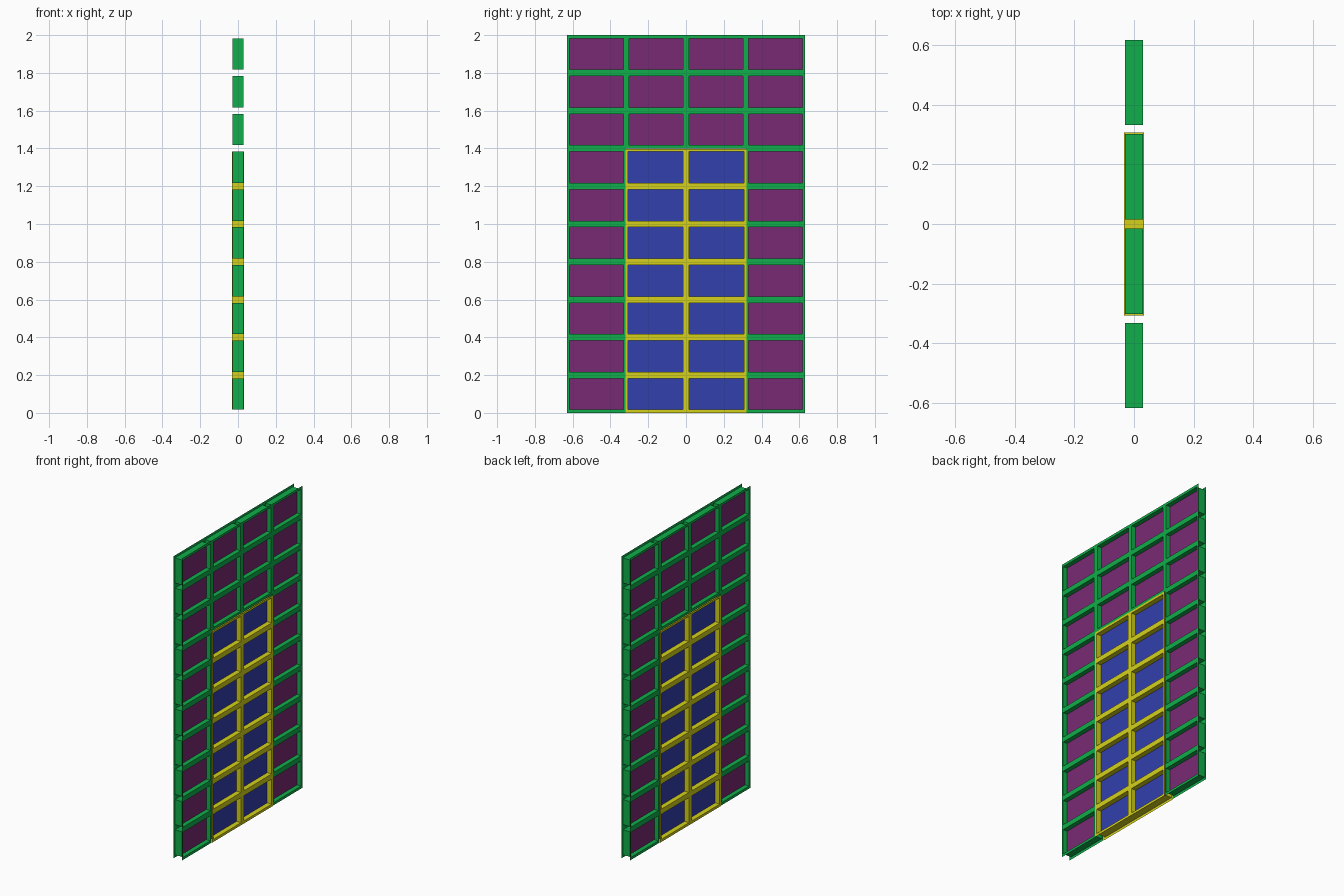
import bpy, bmesh

if "Cube" in bpy.data.objects:
    bpy.data.objects.remove(bpy.data.objects["Cube"])


def material(name, rgb):
    m = bpy.data.materials.new(name)
    m.diffuse_color = (*rgb, 1)
    m.use_nodes = True
    m.node_tree.nodes["Principled BSDF"].inputs["Base Color"].default_value = m.diffuse_color
    return m


def inside(y, z, rect):
    return rect[0] < y < rect[1] and rect[2] < z < rect[3]


def finish(name, bm, mat):
    bmesh.ops.remove_doubles(bm, verts=bm.verts, dist=1e-5)
    bmesh.ops.recalc_face_normals(bm, faces=bm.faces)
    me = bpy.data.meshes.new(name)
    bm.to_mesh(me)
    bm.free()
    me.materials.append(mat)
    ob = bpy.data.objects.new(name, me)
    bpy.context.collection.objects.link(ob)


def quad(bm, pts):
    bm.faces.new([bm.verts.new(p) for p in pts])


def wall(bm, h, a, b):
    """Strip through the thickness along the line a-b in the y-z plane."""
    quad(bm, [(-h, *a), (h, *a), (h, *b), (-h, *b)])


def lattice(name, h, outer, cells, mat, cutout=None, rim=None):
    """Hollow bars: front and back sheets joined by the reveals of each cell."""
    bm = bmesh.new()
    rects = [outer] + cells + ([cutout] if cutout else [])
    ys = sorted({v for r in rects for v in r[:2]})
    zs = sorted({v for r in rects for v in r[2:]})
    for y0, y1 in zip(ys, ys[1:]):
        for z0, z1 in zip(zs, zs[1:]):
            y, z = (y0 + y1) / 2, (z0 + z1) / 2
            if cutout and inside(y, z, cutout):
                continue
            if any(inside(y, z, c) for c in cells):
                continue
            for x in (-h, h):
                quad(bm, [(x, y0, z0), (x, y1, z0), (x, y1, z1), (x, y0, z1)])
            # close the bar ends on the rim line
            if rim and inside(y, z, rim):
                for e in (y0, y1):
                    if e in rim[:2]:
                        wall(bm, h, (e, z0), (e, z1))
                for e in (z0, z1):
                    if e in rim[2:]:
                        wall(bm, h, (y0, e), (y1, e))
    for a, b, c, d in cells:
        corners = [(a, c), (b, c), (b, d), (a, d)]
        for i in range(4):
            wall(bm, h, corners[i], corners[(i + 1) % 4])
    finish(name, bm, mat)


def panes(name, cells, mat):
    bm = bmesh.new()
    for a, b, c, d in cells:
        quad(bm, [(0, a, c), (0, b, c), (0, b, d), (0, a, d)])
    finish(name, bm, mat)


def rows(first, last):
    return [(round(0.2 * k + 0.017, 3), round(0.2 * k + 0.183, 3)) for k in range(first, last)]


green = material("frame_green", (0.005, 0.43, 0.069))
yellow = material("door_yellow", (0.66, 0.64, 0.01))
purple = material("pane_purple", (0.19, 0.023, 0.175))
blue = material("pane_blue", (0.032, 0.05, 0.42))

# Fixed frame around and above the door opening
side = [(-0.617, -0.332), (0.332, 0.617)]
mid = [(-0.301, -0.015), (0.015, 0.301)]
frame_cells = [(*y, *z) for y in side for z in rows(0, 10)]
frame_cells += [(*y, *z) for y in mid for z in rows(7, 10)]
lattice("window_frame", 0.030, (-0.63, 0.63, 0, 2), frame_cells, green,
        cutout=(-0.32, 0.32, 0, 1.4))
panes("window_panes", frame_cells, purple)

# Door leaf with two columns of panes
leaf = [(-0.306, -0.016), (0.016, 0.306)]
door_cells = [(*y, *z) for y in leaf for z in rows(0, 7)]
lattice("door_frame", 0.033, (-0.321, 0.321, 0, 1.398), door_cells, yellow,
        rim=(-0.306, 0.306, 0.017, 1.383))
panes("door_panes", door_cells, blue)
